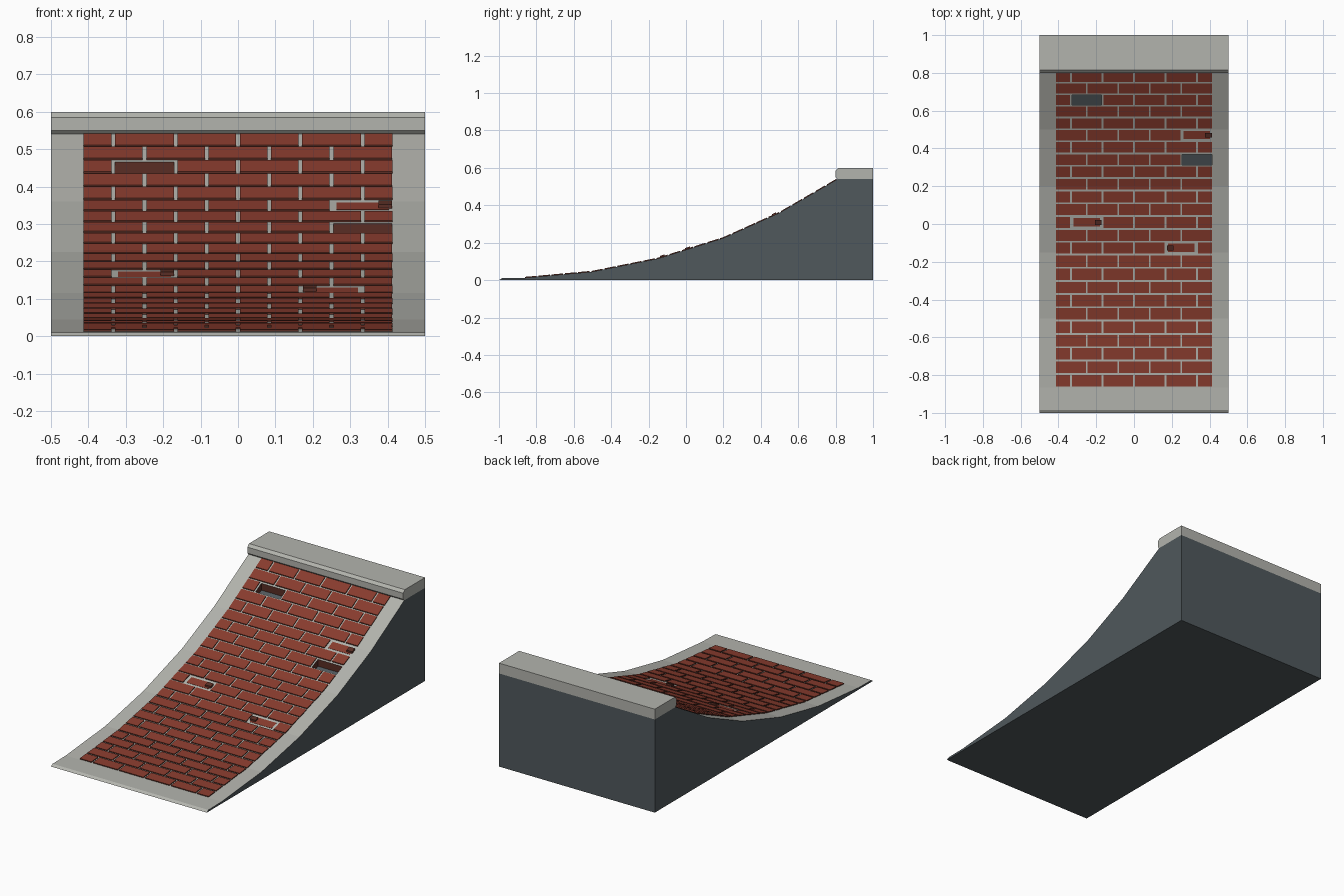
import bpy, bmesh, math

if "Cube" in bpy.data.objects:
    bpy.data.objects.remove(bpy.data.objects["Cube"])


def material(name, rgb):
    m = bpy.data.materials.new(name)
    m.use_nodes = True
    m.diffuse_color = (*rgb, 1)
    m.node_tree.nodes["Principled BSDF"].inputs["Base Color"].default_value = (*rgb, 1)
    return m


SLATE, CONCRETE, BRICK, DARK = range(4)
MATERIALS = [
    material("slate_grey", (0.08, 0.098, 0.107)),
    material("concrete", (0.45, 0.455, 0.42)),
    material("brick_red", (0.25, 0.045, 0.027)),
    material("brick_dark", (0.10, 0.027, 0.018)),
]


def finish(bm, name):
    bmesh.ops.recalc_face_normals(bm, faces=bm.faces)
    mesh = bpy.data.meshes.new(name)
    bm.to_mesh(mesh)
    bm.free()
    for m in MATERIALS:
        mesh.materials.append(m)
    ob = bpy.data.objects.new(name, mesh)
    bpy.context.collection.objects.link(ob)
    return ob


# Curved riding surface, as (y, z) points
CURVE = [(-0.985, 0.01), (-0.865, 0.012), (-0.5, 0.045), (-0.15, 0.115),
         (0.2, 0.225), (0.5, 0.36), (0.81, 0.54)]
WALL = CURVE[1:]
BREAKS = [0.0]
for a, b in zip(WALL, WALL[1:]):
    BREAKS.append(BREAKS[-1] + math.dist(a, b))

ROWS = 25
ROW = BREAKS[-1] / ROWS
GAP = 0.005
HALF = 0.413
UNIT = 1 / 6
HOLES = {(22, -2), (17, 1)}
BROKEN = {(19, 1), (12, -2), (10, 1)}


def at(s):
    """Point on the brick wall at a distance along the curve."""
    for i in range(len(WALL) - 1):
        if s <= BREAKS[i + 1] or i == len(WALL) - 2:
            t = (s - BREAKS[i]) / (BREAKS[i + 1] - BREAKS[i])
            (y0, z0), (y1, z1) = WALL[i], WALL[i + 1]
            return y0 + (y1 - y0) * t, z0 + (z1 - z0) * t


def brick_bounds(row, col):
    """Brick extent across and along the wall, less the mortar gap."""
    x0 = (col + 0.5 * (row % 2)) * UNIT
    x0, x1 = max(x0 + GAP, -HALF), min(x0 + UNIT - GAP, HALF)
    return x0, x1, row * ROW + GAP, (row + 1) * ROW - GAP


# Ramp body: slate prism with a concrete deck and holes for missing bricks
holes = [brick_bounds(*h) for h in HOLES]
xs = sorted({-0.5, 0.5, *[v for h in holes for v in h[:2]]})
deck = sorted(set(CURVE) | {at(v) for h in holes for v in h[2:]})
profile = [(-1, 0)] + deck + [(1, 0.54), (1, 0)]
bm = bmesh.new()
grid = [[bm.verts.new((x, y, z)) for y, z in profile] for x in xs]
hole_faces = []
for i in range(len(xs) - 1):
    for j in range(len(profile)):
        k = (j + 1) % len(profile)
        f = bm.faces.new((grid[i][j], grid[i + 1][j], grid[i + 1][k], grid[i][k]))
        f.material_index = CONCRETE if j <= len(deck) else SLATE
        cx = (xs[i] + xs[i + 1]) / 2
        cy = (profile[j][0] + profile[k][0]) / 2
        for h in holes:
            if j <= len(deck) and h[0] < cx < h[1] and at(h[2])[0] < cy < at(h[3])[0]:
                hole_faces.append(f)
for side in (grid[0], grid[-1]):
    bm.faces.new(side).material_index = SLATE
bm.normal_update()
for f in hole_faces:
    f.material_index = SLATE
new = bmesh.ops.extrude_face_region(bm, geom=hole_faces)["geom"]
bmesh.ops.translate(bm, vec=(0, 0, -0.04),
                    verts=[g for g in new if isinstance(g, bmesh.types.BMVert)])
floors = [g for g in new if isinstance(g, bmesh.types.BMFace)]
for f in floors:
    for e in f.edges:
        for wall in e.link_faces:
            if wall not in floors:
                wall.material_index = DARK
bmesh.ops.delete(bm, geom=[f for f in hole_faces if f.is_valid], context="FACES_ONLY")
finish(bm, "ramp_body")


def add_brick(bm, x0, x1, s0, s1, height, top):
    """Thin brick bent to follow the curve, with dark sides."""
    stops = [s0] + [b for b in BREAKS if s0 < b < s1] + [s1]
    rings = []
    for s in stops:
        y, z = at(s)
        rings.append([bm.verts.new(c) for c in (
            (x0, y, z - 0.001), (x1, y, z - 0.001), (x1, y, z + height), (x0, y, z + height))])
    for a, b in zip(rings, rings[1:]):
        for i in range(4):
            j = (i + 1) % 4
            f = bm.faces.new((a[i], a[j], b[j], b[i]))
            f.material_index = top if i == 2 else DARK
    for ring in (rings[0], rings[-1]):
        bm.faces.new(ring).material_index = DARK


# Brick courses in running bond
bricks = bmesh.new()
chips = bmesh.new()
for row in range(ROWS):
    for col in range(-3, 3):
        x0, x1, s0, s1 = brick_bounds(row, col)
        if row % 2 and col == -3:
            x0 = -HALF
        if x1 - x0 < 0.02 or (row, col) in HOLES:
            continue
        if (row, col) in BROKEN:
            # worn brick with a loose fragment
            add_brick(bricks, x0 + 0.008, x1 - 0.008, s0 + 0.008, s1 - 0.006, 0.001, BRICK)
            cx = x0 + 0.02 if row == 10 else x1 - 0.018
            add_brick(chips, cx - 0.018, cx + 0.018, s0 + 0.018, s0 + 0.044, 0.011, DARK)
        else:
            add_brick(bricks, x0, x1, s0, s1, 0.005, BRICK)
    # half brick that starts each odd course
    if row % 2:
        x0, x1, s0, s1 = -HALF, -1.5 * UNIT - GAP, row * ROW + GAP, (row + 1) * ROW - GAP
        if brick_bounds(row, -3)[0] > -HALF + 0.02:
            add_brick(bricks, x0, x1, s0, s1, 0.005, BRICK)
finish(bricks, "wall_bricks")
finish(chips, "loose_brick_fragments")

# Coping slab with chamfered front edges
bm = bmesh.new()
outline = [(0.8, 0.55), (0.81, 0.54), (1, 0.54), (1, 0.6), (0.815, 0.6), (0.8, 0.585)]
ends = [[bm.verts.new((x, y, z)) for y, z in outline] for x in (-0.5, 0.5)]
for e in ends:
    bm.faces.new(e)
for i in range(len(outline)):
    j = (i + 1) % len(outline)
    bm.faces.new((ends[0][i], ends[0][j], ends[1][j], ends[1][i]))
for f in bm.faces:
    f.material_index = CONCRETE
finish(bm, "coping_slab")
